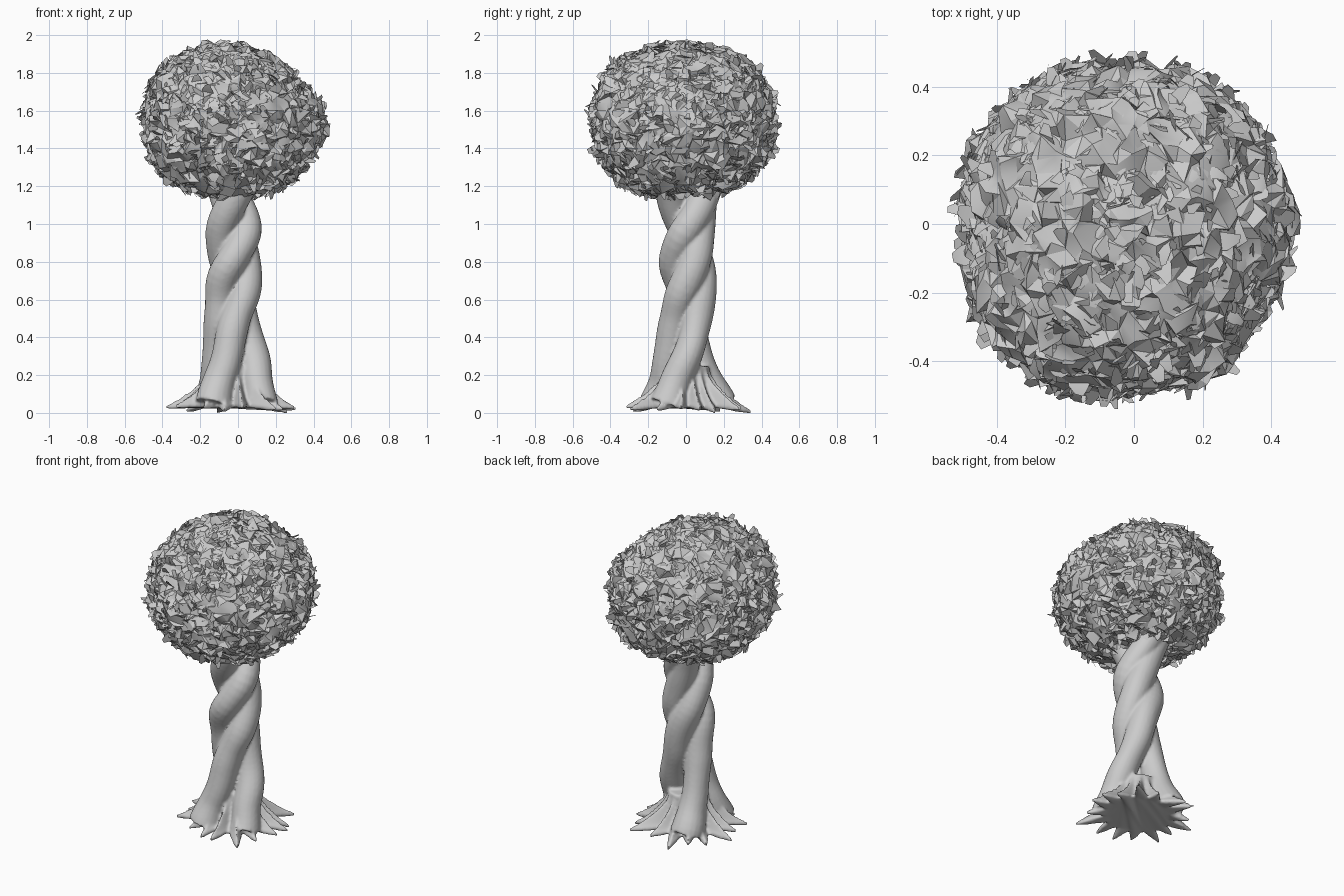
import bpy, bmesh, random
from math import sin, cos, pi, radians
from mathutils import Vector, noise

random.seed(7)
noise.seed_set(7)
if "Cube" in bpy.data.objects:
    bpy.data.objects.remove(bpy.data.objects["Cube"])

# Single grey material
grey = bpy.data.materials.new("plain grey")
grey.use_nodes = True
grey.diffuse_color = (0.6, 0.6, 0.6, 1)
grey.node_tree.nodes["Principled BSDF"].inputs["Base Color"].default_value = (0.6, 0.6, 0.6, 1)


def finish(name, bm, smooth_angle, voxel=None):
    mesh = bpy.data.meshes.new(name)
    bm.to_mesh(mesh)
    bm.free()
    mesh.materials.append(grey)
    obj = bpy.data.objects.new(name, mesh)
    bpy.context.collection.objects.link(obj)
    bpy.ops.object.select_all(action='DESELECT')
    obj.select_set(True)
    bpy.context.view_layer.objects.active = obj
    if voxel:
        # Fuse overlapping pieces into one skin
        fuse = obj.modifiers.new("fuse", 'REMESH')
        fuse.mode = 'VOXEL'
        fuse.voxel_size = voxel
        soften = obj.modifiers.new("soften", 'SMOOTH')
        soften.iterations = 3
        bpy.ops.object.convert(target='MESH')
    bpy.ops.object.shade_smooth_by_angle(angle=radians(smooth_angle))


def loft(bm, rings):
    """Skin a list of equal-length closed rings and cap both ends."""
    loops = [[bm.verts.new(p) for p in ring] for ring in rings]
    n = len(loops[0])
    for low, high in zip(loops, loops[1:]):
        for i in range(n):
            j = (i + 1) % n
            bm.faces.new((low[i], low[j], high[j], high[i]))
    bm.faces.new(loops[0][::-1])
    bm.faces.new(loops[-1])


def sample(values, z):
    """Smooth interpolation through values keyed at HEIGHTS."""
    keys, k = HEIGHTS, 0
    while k < len(keys) - 2 and z > keys[k + 1]:
        k += 1
    h = keys[k + 1] - keys[k]
    t = (z - keys[k]) / h

    def slope(i):
        a, b = max(i - 1, 0), min(i + 1, len(keys) - 1)
        return (values[b] - values[a]) / (keys[b] - keys[a])
    a, b = values[k], values[k + 1]
    return ((2*t**3 - 3*t*t + 1) * a + (t**3 - 2*t*t + t) * h * slope(k)
            + (3*t*t - 2*t**3) * b + (t**3 - t*t) * h * slope(k + 1))


# Three strands wound round each other, splaying at foot and crown
AXIS = Vector((-0.025, 0.01, 0))
HEIGHTS = (0.04, 0.2, 0.5, 0.72, 0.95, 1.12, 1.35)
ORBIT = (0.185, 0.13, 0.07, 0.072, 0.066, 0.08, 0.17)
GIRTH = (0.1, 0.085, 0.08, 0.085, 0.082, 0.08, 0.075)
TWISTS = (
    (-122, -118, -80, 0, 72, 115, 140),
    (-238, -222, -185, -135, -20, 70, 115),
    (-38, -22, 45, 100, 190, 270, 330),
)


def strand_centre(twist, z):
    angle = radians(sample(twist, z))
    return AXIS + Vector((cos(angle), sin(angle), 0)) * sample(ORBIT, z) + Vector((0, 0, z))


trunk = bmesh.new()
for twist in TWISTS:
    rings = []
    for s in range(41):
        z = 0.04 + 1.31 * s / 40
        centre = strand_centre(twist, z)
        ahead = strand_centre(twist, min(z + 0.01, 1.35)) - strand_centre(twist, max(z - 0.01, 0.04))
        side = ahead.cross(Vector((0, 1, 0))).normalized()
        up = side.cross(ahead).normalized()
        ring = []
        for i in range(20):
            a = 2 * pi * i / 20
            p = centre + (side * cos(a) + up * sin(a)) * sample(GIRTH, z)
            p += (p - centre) * 0.14 * noise.noise(p * 5)
            p.z = max(p.z, 0.035)
            ring.append(p)
        rings.append(ring)
    loft(trunk, rings)

# Flared foot whose rim runs out into pointed roots
ROOTS = 16
PER_ROOT = 10
reach = [random.uniform(0.31, 0.43) for _ in range(ROOTS)]
dip = [random.uniform(0, 0.035) for _ in range(ROOTS)]
lean = [random.uniform(-0.12, 0.12) for _ in range(ROOTS)]


def root_ring(t, z, underside=False):
    ring = []
    for i in range(ROOTS * PER_ROOT):
        k, step = divmod(i, PER_ROOT)
        spike = (1 - abs(step / PER_ROOT * 2 - 1)) ** 1.3
        a = 2 * pi * i / (ROOTS * PER_ROOT) + lean[k] * spike * t
        rim = 0.21 + (reach[k] - 0.21) * spike
        r = 0.12 + (rim - 0.12) * t ** 1.6
        ridge = 0 if underside else 0.03 * spike * t * (1 - t) * 4
        ring.append(AXIS + Vector((r * cos(a), r * sin(a) * 0.94, z - dip[k] * spike * t + ridge)))
    return ring


rings = [root_ring(0.8, 0.03, True), root_ring(1, 0.03, True)]
rings += [root_ring(1 - s / 8, 0.048 + 0.2 * (s / 8) ** 1.5) for s in range(9)]
loft(trunk, rings)
bmesh.ops.recalc_face_normals(trunk, faces=trunk.faces)
finish("trunk_and_roots", trunk, 60, voxel=0.009)

# Crown: a boxy ball with a crumpled, folded surface
CENTRE = Vector((-0.035, -0.015, 1.55))
SIZE = Vector((0.455, 0.475, 0.4))


def crown_point(d):
    boxy = sum(abs(c) ** 2.4 for c in d) ** (-1 / 2.4)
    p = Vector([c * s for c, s in zip(d * boxy, SIZE)])
    swell = 1 + 0.05 * noise.noise(d * 2.2)
    if d.x > 0.9:
        swell += (d.x - 0.9) * 0.8
    # The upper left shoulder slopes away
    swell -= 0.22 * max(0, d.x) * max(0, d.z)
    return CENTRE + p * swell


bm = bmesh.new()
bmesh.ops.create_icosphere(bm, subdivisions=5, radius=1)
for v in bm.verts:
    d = v.co.normalized()
    fold = noise.noise_vector(d * 11) * 0.05 + noise.noise_vector(d * 23) * 0.012
    v.co = crown_point(d) + fold
finish("crown", bm, 25)

# Bent leaves standing out of the crown at all angles
bm = bmesh.new()
for _ in range(1250):
    d = Vector([random.gauss(0, 1) for _ in range(3)]).normalized()
    base = crown_point(d) - d * 0.015
    tangent = d.cross(Vector([random.gauss(0, 1) for _ in range(3)])).normalized()
    tilt = random.uniform(0.15, 0.9) * (0.5 if d.z > 0.75 else 1)
    out = (d * tilt + d.cross(tangent) * random.uniform(0.3, 1)).normalized()
    length = random.uniform(0.035, 0.065)
    wide = tangent * random.uniform(0.018, 0.034)
    bend = (out + d.cross(out) * random.uniform(-0.7, 0.7) - d * random.uniform(0, 0.9)).normalized()
    middle = base + out * length * 0.6
    tip = middle + bend * length * 0.6
    a, b, c, e, f, g = [bm.verts.new(p) for p in (
        base - wide, base + wide, middle + wide * 0.9, middle - wide * 0.9,
        tip + wide * 0.5, tip - wide * 0.3)]
    bm.faces.new((a, b, c, e))
    bm.faces.new((e, c, f, g))
finish("leaves", bm, 30)
